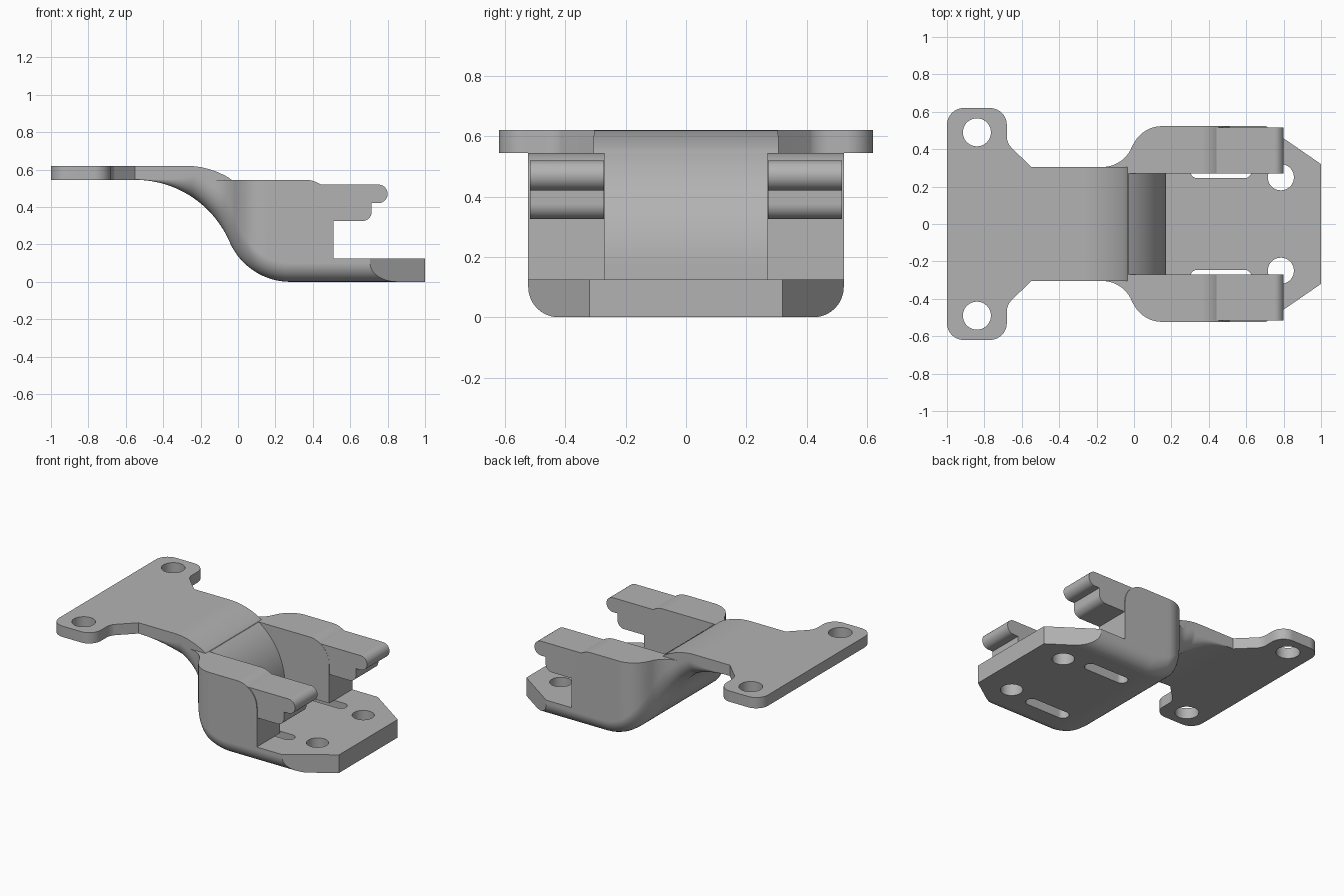
import bpy, bmesh
from math import sin, cos, pi, sqrt, radians
from mathutils import Vector

if "Cube" in bpy.data.objects:
    bpy.data.objects.remove(bpy.data.objects["Cube"])

TOP, PLATE_Z, WALL_Z, FLOOR = 0.62, 0.545, 0.545, 0.125
ARM_W, WALL_W, WALL_IN, ARM_X = 0.305, 0.523, 0.27, -0.55

steel = bpy.data.materials.new("plain_grey")
steel.use_nodes = True
grey = (0.45, 0.45, 0.45, 1)
steel.diffuse_color = grey
steel.node_tree.nodes["Principled BSDF"].inputs["Base Color"].default_value = grey


def make_object(name, bm):
    bmesh.ops.recalc_face_normals(bm, faces=bm.faces)
    mesh = bpy.data.meshes.new(name)
    bm.to_mesh(mesh)
    bm.free()
    mesh.materials.append(steel)
    obj = bpy.data.objects.new(name, mesh)
    bpy.context.collection.objects.link(obj)
    return obj


def prism(name, points, low, high, axis):
    """Extrude a profile: axis 'z' takes (x, y) points, axis 'y' takes (x, z)."""
    place = (lambda a, b, c: (a, b, c)) if axis == "z" else (lambda a, b, c: (a, c, b))
    bm = bmesh.new()
    rings = [[bm.verts.new(place(a, b, c)) for a, b in points] for c in (low, high)]
    n = len(points)
    for ring in rings:
        bm.faces.new(ring)
    for i in range(n):
        j = (i + 1) % n
        bm.faces.new((rings[0][i], rings[0][j], rings[1][j], rings[1][i]))
    return make_object(name, bm)


def arc(cx, cy, r, start, end, steps=10):
    angles = [radians(start + (end - start) * i / steps) for i in range(steps + 1)]
    return [(cx + r * cos(a), cy + r * sin(a)) for a in angles]


def cut(target, cutter):
    mod = target.modifiers.new("cut", "BOOLEAN")
    mod.operation, mod.solver, mod.object = "DIFFERENCE", "EXACT", cutter
    bpy.context.view_layer.objects.active = target
    bpy.ops.object.modifier_apply(modifier=mod.name)
    bpy.data.objects.remove(cutter)


def smooth(obj):
    bpy.ops.object.select_all(action="DESELECT")
    obj.select_set(True)
    bpy.context.view_layer.objects.active = obj
    bpy.ops.object.shade_smooth_by_angle(angle=radians(30))
    mod = obj.modifiers.new("clean_shading", "WEIGHTED_NORMAL")
    mod.keep_sharp = True


def half_width(x):
    """S-shaped flare from the arm out to the walls."""
    r = 0.171
    if x < -0.17:
        return ARM_W
    if x < -0.01:
        return ARM_W + r - sqrt(r * r - (x + 0.17) ** 2)
    if x < 0.15:
        return WALL_W - r + sqrt(r * r - (x - 0.15) ** 2)
    return WALL_W


def underside(x):
    """S-shaped drop from the upper plate to the base."""
    if x < -0.045:
        return -0.005 + sqrt(0.55 ** 2 - (x - ARM_X) ** 2)
    if x < 0.28:
        return 0.354 - sqrt(0.354 ** 2 - (x - 0.28) ** 2)
    return 0.0


# Body: lofted sections with rounded lower edges
bm = bmesh.new()
stations = [ARM_X + 0.01 * i for i in range(84)] + [0.45, 0.7, 1.0]
rings = []
for x in stations:
    w, zb = half_width(x), underside(x)
    slope = (underside(x + 0.004) - underside(max(x - 0.004, ARM_X))) / 0.008
    r = min(0.1, 0.002 + PLATE_Z - zb)
    rz = r * min(sqrt(1 + slope * slope), 2)
    side = [(w, TOP)]
    for k in range(9):
        a = k / 8 * pi / 2
        side.append((w - r + r * cos(a), zb + rz - rz * sin(a)))
    section = side + [(-y, z) for y, z in reversed(side)]
    rings.append([bm.verts.new((x, y, z)) for y, z in section])
for one, two in zip(rings, rings[1:]):
    for i in range(len(one)):
        j = (i + 1) % len(one)
        bm.faces.new((one[i], one[j], two[j], two[i]))
bm.faces.new(rings[0])
bm.faces.new(rings[-1])

# Slanted front corners of the base
for s in (1, -1):
    geom = bm.verts[:] + bm.edges[:] + bm.faces[:]
    res = bmesh.ops.bisect_plane(bm, geom=geom, plane_co=(1, 0.32 * s, 0),
                                 plane_no=Vector((0.2, 0.29 * s, 0)), clear_outer=True)
    rim = [e for e in res["geom_cut"] if isinstance(e, bmesh.types.BMEdge)]
    bmesh.ops.holes_fill(bm, edges=rim, sides=0)
body = make_object("bracket_body", bm)

# Pocket between the walls, following the curved hump
hump = arc(-0.28, 0.17, 0.45, 90, 0, 32)
pocket = [p for p in hump if p[0] > -0.04]
cut(body, prism("pocket", [(pocket[0][0], 0.8)] + pocket
                + [(0.17, FLOOR), (1.1, FLOOR), (1.1, 0.8)], -WALL_IN, WALL_IN, "y"))
crown = [p for p in hump if p[1] > WALL_Z]
crown[0] = (-0.28, TOP)
cut(body, prism("crown", crown + [(-0.035, WALL_Z), (1.1, WALL_Z), (1.1, 0.8), (-0.28, 0.8)],
                -0.3065, 0.3065, "y"))

# Wall tops and the open front with a rounded wall corner
corner = arc(0.36, 0.395, 0.15, 90, 0, 12)
for s in (1, -1):
    low, high = sorted((0.306 * s, 0.7 * s))
    cut(body, prism("wall_top", [(-0.3, WALL_Z), (1.1, WALL_Z), (1.1, 0.8), (-0.3, 0.8)],
                    low, high, "y"))
cut(body, prism("front_gap", [(0.36, 0.8)] + corner
                + [(0.51, FLOOR), (1.1, FLOOR), (1.1, 0.8)], -0.7, 0.7, "y"))

# Base holes and slots
for s in (1, -1):
    cut(body, prism("hole", arc(0.785, 0.25 * s, 0.07, 0, 350, 35), -0.1, 0.2, "z"))
    slot = arc(0.59, 0.285 * s, 0.04, -90, 90) + arc(0.34, 0.285 * s, 0.04, 90, 270)
    cut(body, prism("slot", slot, -0.1, FLOOR, "z"))
smooth(body)

# Upper mounting plate with two ears
ear = [(ARM_X, ARM_W)] + arc(-0.59, 0.47, 0.09, 220, 180, 6)
ear += arc(-0.77, 0.53, 0.09, 0, 90) + arc(-0.91, 0.53, 0.09, 90, 180)
plate = prism("mounting_plate", ear + [(x, -y) for x, y in reversed(ear)], PLATE_Z, TOP, "z")
for s in (1, -1):
    cut(plate, prism("hole", arc(-0.84, 0.49 * s, 0.075, 0, 350, 35), 0.4, 0.8, "z"))
smooth(plate)

# Stepped bars with rounded tips
tip = arc(0.75, 0.47, 0.05, 90, -90, 14) + [(0.715, 0.42)]
tip += arc(0.665, 0.375, 0.05, 0, -90) + [(0.4, 0.325), (0.4, 0.52)]
for name, s in (("left", 1), ("right", -1)):
    # the model's front is -y, so these are the back and front bars
    low, high = sorted(((WALL_IN + 0.001) * s, 0.517 * s))
    smooth(prism("back_bar" if s > 0 else "front_bar", tip, low, high, "y"))
